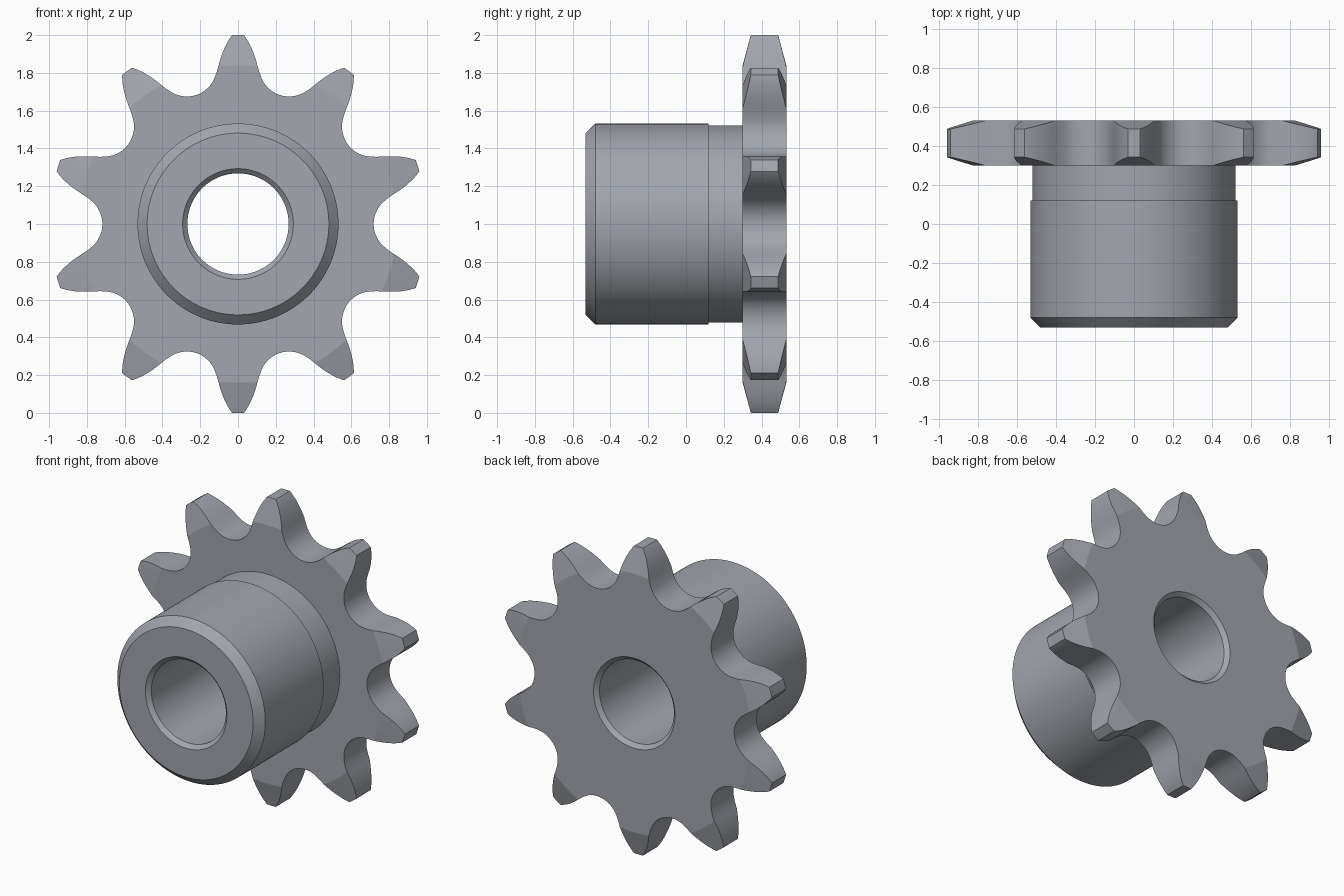
import bpy, bmesh
from math import sin, cos, pi, radians
from mathutils import Vector

if "Cube" in bpy.data.objects:
    bpy.data.objects.remove(bpy.data.objects["Cube"])

TEETH = 10
SEG = 160
PITCH_ANGLE = 2 * pi / TEETH


def finish(name, bm):
    bmesh.ops.recalc_face_normals(bm, faces=bm.faces)
    mesh = bpy.data.meshes.new(name)
    bm.to_mesh(mesh)
    bm.free()
    obj = bpy.data.objects.new(name, mesh)
    bpy.context.collection.objects.link(obj)
    return obj


def lathe(name, profile):
    """Revolve a closed (radius, y) profile around the y axis at z = 1."""
    bm = bmesh.new()
    rings = []
    for i in range(SEG):
        a = 2 * pi * i / SEG
        rings.append([bm.verts.new((r * cos(a), y, 1 + r * sin(a))) for r, y in profile])
    n = len(profile)
    for i in range(SEG):
        p, q = rings[i], rings[(i + 1) % SEG]
        for j in range(n):
            k = (j + 1) % n
            bm.faces.new((p[j], p[k], q[k], q[j]))
    return finish(name, bm)


def arc(start, a0, a1, radius, steps):
    """Points along an arc whose heading turns from a0 to a1 degrees."""
    pts, p = [], Vector(start)
    step = radius * radians(abs(a1 - a0)) / steps
    for i in range(steps):
        a = radians(a0 + (a1 - a0) * (i + 0.5) / steps)
        p = p + step * Vector((cos(a), sin(a)))
        pts.append(p.copy())
    return pts


# Upper half of one tooth gap: roller seat, working curve, rounded tooth flank
half = [Vector((0.718, 0))]
half += arc(half[-1], 90, 41, 0.158, 10)
half += arc(half[-1], 41, 32, 0.424, 4)
tip_dir = Vector((cos(PITCH_ANGLE / 2), sin(PITCH_ANGLE / 2)))
side = Vector((tip_dir.y, -tip_dir.x))
tip = tip_dir + 0.031 * side
p0 = half[-1].copy()
ctrl = p0 + 0.11 * Vector((cos(radians(32)), sin(radians(32))))
for i in range(1, 11):
    t = i / 10
    half.append((1 - t) ** 2 * p0 + 2 * t * (1 - t) * ctrl + t * t * tip)
half.append(1.2 * tip_dir + 0.031 * side)
gap = [Vector((p.x, -p.y)) for p in reversed(half[1:])] + half

# Hub, neck and chamfered toothed disc with bore, turned as one body
sprocket = lathe("sprocket", [
    (0.293, -0.532), (0.481, -0.532), (0.532, -0.48), (0.532, 0.12),
    (0.522, 0.12), (0.522, 0.30), (0.84, 0.30), (1.0, 0.343),
    (1.0, 0.488), (0.84, 0.531), (0.293, 0.531), (0.268, 0.506), (0.268, -0.507)])

# Prisms that cut the gaps between teeth
bm = bmesh.new()
for k in range(TEETH):
    a = k * PITCH_ANGLE
    loops = [[bm.verts.new((p.x * cos(a) - p.y * sin(a), y,
                            1 + p.x * sin(a) + p.y * cos(a))) for p in gap]
             for y in (0.1, 0.7)]
    n = len(gap)
    bm.faces.new(loops[0])
    bm.faces.new(loops[1])
    for i in range(n):
        j = (i + 1) % n
        bm.faces.new((loops[0][i], loops[0][j], loops[1][j], loops[1][i]))
cutter = finish("gap_cutter", bm)
cutter.hide_render = True

bpy.context.view_layer.objects.active = sprocket
sprocket.select_set(True)
mod = sprocket.modifiers.new("tooth_gaps", 'BOOLEAN')
mod.operation = 'DIFFERENCE'
mod.solver = 'EXACT'
mod.object = cutter
bpy.ops.object.modifier_apply(modifier=mod.name)
bpy.data.objects.remove(cutter, do_unlink=True)

# Dark blue-grey steel
steel = bpy.data.materials.new("steel")
steel.diffuse_color = (0.36, 0.38, 0.42, 1)
steel.use_nodes = True
steel.node_tree.nodes["Principled BSDF"].inputs["Base Color"].default_value = steel.diffuse_color
sprocket.data.materials.clear()
sprocket.data.materials.append(steel)

bpy.ops.object.shade_smooth_by_angle(angle=radians(12))
